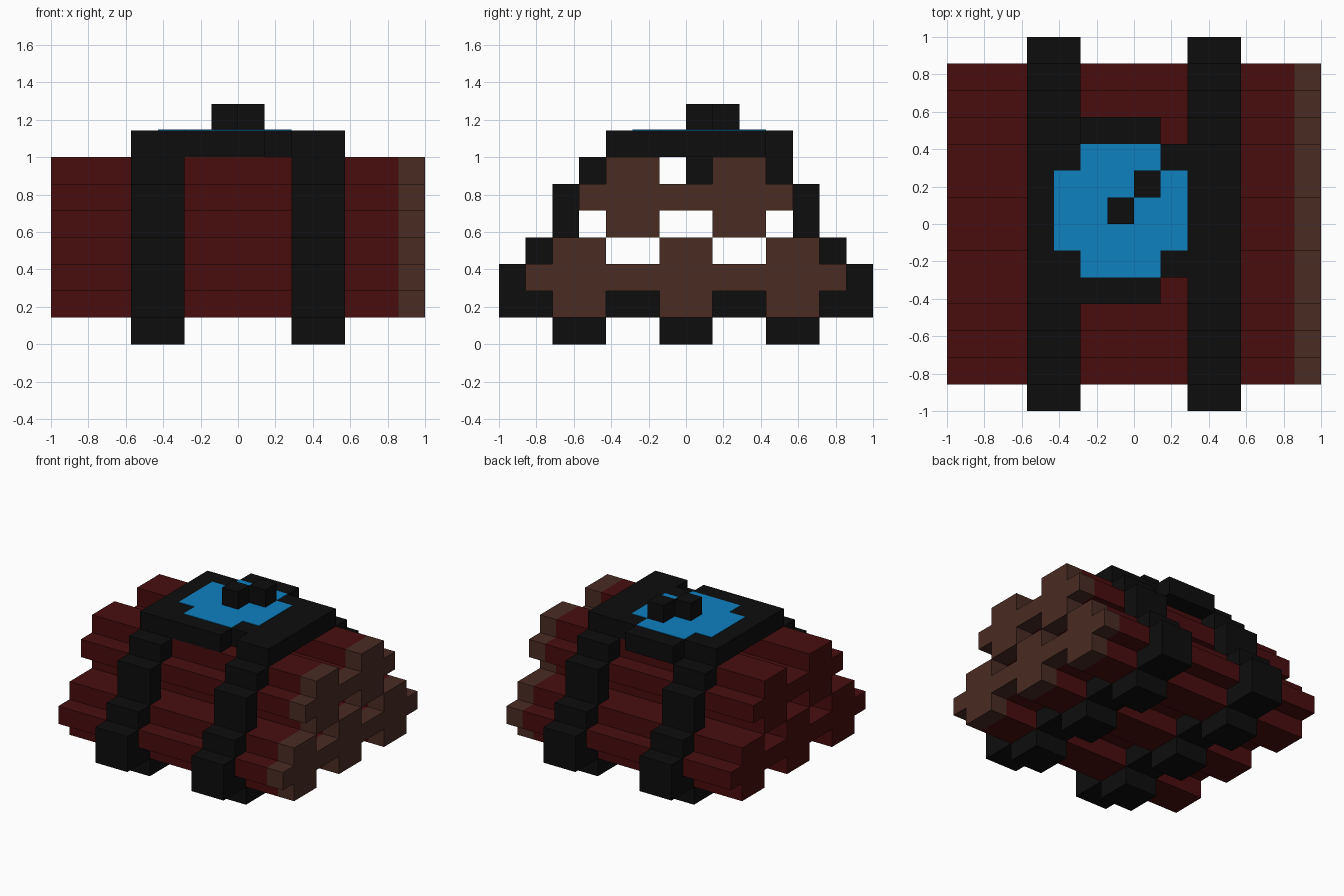
import bpy
import bmesh
from mathutils import Vector

U = 1 / 7  # size of one block

if "Cube" in bpy.data.objects:
    bpy.data.objects.remove(bpy.data.objects["Cube"])


def material(name, rgb):
    m = bpy.data.materials.new(name)
    m.use_nodes = True
    color = (*rgb, 1)
    m.diffuse_color = color
    m.node_tree.nodes["Principled BSDF"].inputs["Base Color"].default_value = color
    return m


RED = material("dark red", (0.065, 0.004, 0.0045))
BROWN = material("brown", (0.067, 0.025, 0.017))
BLACK = material("black", (0.004, 0.004, 0.004))
BLUE = material("blue", (0.0044, 0.22, 0.53))


def finish(name, bm, mat):
    bmesh.ops.recalc_face_normals(bm, faces=bm.faces)
    bmesh.ops.scale(bm, vec=(U, U, U), verts=bm.verts)
    mesh = bpy.data.meshes.new(name)
    bm.to_mesh(mesh)
    bm.free()
    mesh.materials.append(mat)
    obj = bpy.data.objects.new(name, mesh)
    bpy.context.collection.objects.link(obj)
    return obj


def blocks(name, boxes, mat):
    """Boxes given as (x0, x1, y0, y1, z0, z1) in block units."""
    bm = bmesh.new()
    for x0, x1, y0, y1, z0, z1 in boxes:
        verts = bmesh.ops.create_cube(bm, size=1)["verts"]
        bmesh.ops.scale(bm, vec=(x1 - x0, y1 - y0, z1 - z0), verts=verts)
        bmesh.ops.translate(bm, vec=((x0 + x1) / 2, (y0 + y1) / 2, (z0 + z1) / 2), verts=verts)
    return finish(name, bm, mat)


def notched(u0, u1, v0, v1):
    """Rectangle outline with one block cut from each corner."""
    a, b, c, d = u0 + 1, u1 - 1, v0 + 1, v1 - 1
    return [(a, v0), (b, v0), (b, c), (u1, c), (u1, d), (b, d),
            (b, v1), (a, v1), (a, d), (u0, d), (u0, c), (a, c)]


def prism(name, points, depth, mat):
    bm = bmesh.new()
    face = bm.faces.new([bm.verts.new(p) for p in points])
    new = bmesh.ops.extrude_face_region(bm, geom=[face])["geom"]
    bmesh.ops.translate(bm, vec=Vector(depth),
                        verts=[v for v in new if isinstance(v, bmesh.types.BMVert)])
    return finish(name, bm, mat)


# Stacked logs, each with a brown cut end on the left
rows = {"lower": (1, (-4, 0, 4)), "upper": (4, (-2, 2))}
for row, (z, centres) in rows.items():
    for i, y in enumerate(centres):
        outline = notched(y - 2, y + 2, z, z + 3)
        prism(f"{row}_log_{i + 1}", [(-7, u, v) for u, v in outline], (13, 0, 0), RED)
        prism(f"{row}_log_end_{i + 1}", [(6, u, v) for u, v in outline], (1, 0, 0), BROWN)

# Straps wrapped around the stack: (y0, y1, z0, z1), mirrored front to back
side = [(3, 5, 0, 1), (1, 3, 1, 2), (5, 7, 1, 2), (6, 7, 2, 3),
        (5, 6, 3, 4), (4, 5, 4, 6), (3, 4, 6, 7)]
loop = side + [(-b, -a, c, d) for a, b, c, d in side] + [(-1, 1, 0, 1), (-3, 3, 7, 8)]
for name, x in (("right_strap", -4), ("left_strap", 2)):
    blocks(name, [(x, x + 2, *s) for s in loop], BLACK)

# Top plate joining the straps, with its blue inlay and handle pegs
blocks("top_plate", [(-2, 1, -3, 4, 7, 8), (1, 2, -2, 3, 7, 8)], BLACK)
prism("blue_inlay", [(u, v, 8) for u, v in notched(-3, 2, -2, 3)], (0, 0, 0.03), BLUE)
blocks("handle_pegs", [(-1, 0, 0, 1, 8, 9), (0, 1, 1, 2, 8, 9)], BLACK)
blocks("lower_peg", [(-1, 0, 0, 1, 6, 7)], BLACK)
